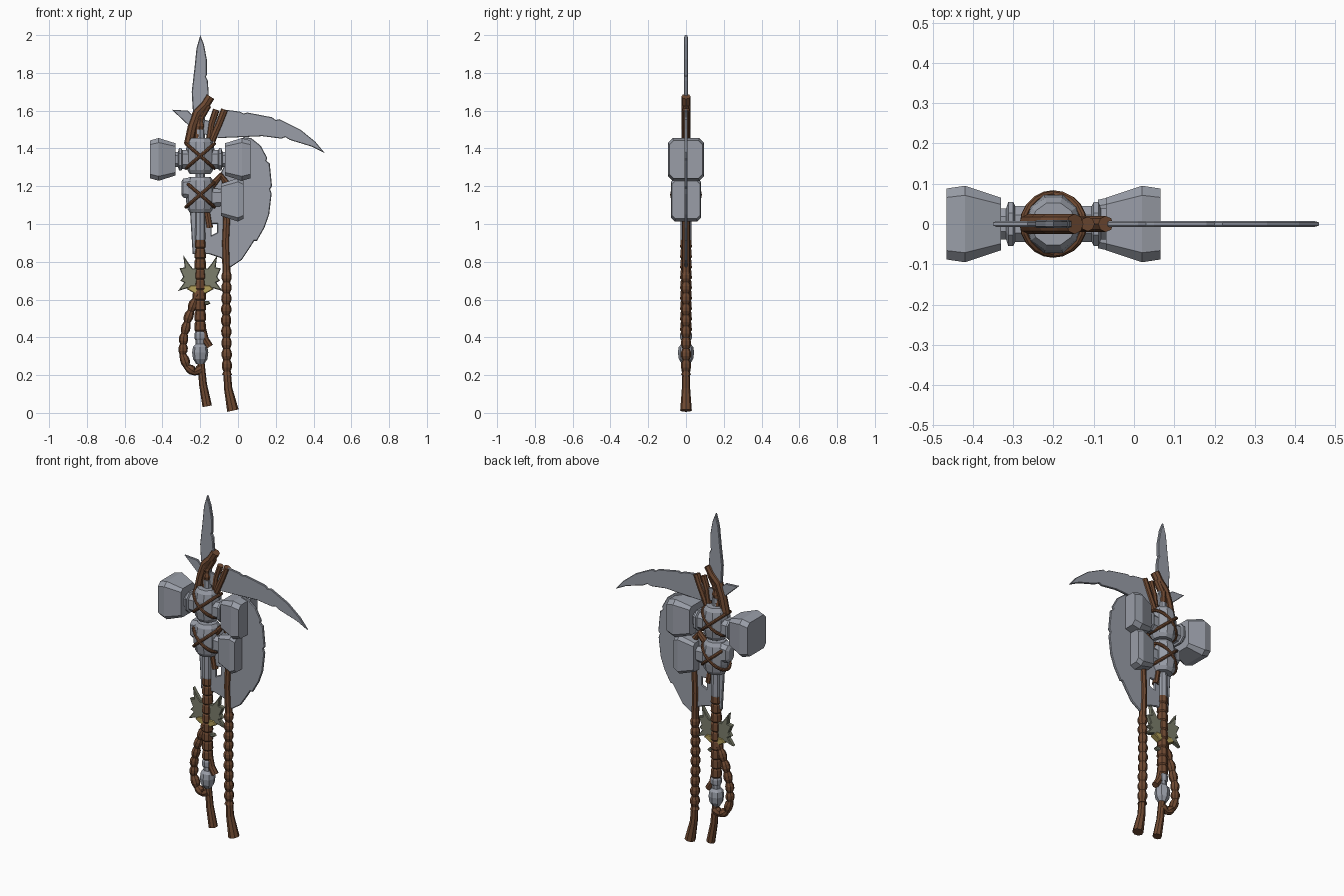
import bpy, bmesh
from math import pi, sin, cos
from mathutils import Vector

if "Cube" in bpy.data.objects:
    bpy.data.objects.remove(bpy.data.objects["Cube"])

AXIS = -0.2  # x position of the main shaft


def material(name, rgb):
    m = bpy.data.materials.new(name)
    m.use_nodes = True
    m.diffuse_color = (*rgb, 1)
    m.node_tree.nodes["Principled BSDF"].inputs["Base Color"].default_value = (*rgb, 1)
    return m


STEEL = material("steel grey", (0.32, 0.34, 0.39))
LEATHER = material("leather brown", (0.16, 0.068, 0.032))
BONE = material("dull olive", (0.20, 0.21, 0.15))
BRASS = material("old brass", (0.45, 0.35, 0.10))


def to_mesh(name, curve, mat, rotation=(0, 0, 0)):
    obj = bpy.data.objects.new(name, curve)
    bpy.context.scene.collection.objects.link(obj)
    obj.rotation_euler = rotation
    curve.materials.append(mat)
    bpy.ops.object.select_all(action="DESELECT")
    obj.select_set(True)
    bpy.context.view_layer.objects.active = obj
    bpy.ops.object.convert(target="MESH")
    obj = bpy.context.view_layer.objects.active
    for p in obj.data.polygons:
        p.use_smooth = False
    return obj


def add_spline(curve, points, radii=None, cyclic=True):
    s = curve.splines.new("POLY")
    s.points.add(len(points) - 1)
    for i, p in enumerate(points):
        s.points[i].co = (*p, 1)
        s.points[i].radius = radii[i] if radii else 1
    s.use_cyclic_u = cyclic


def plate(name, outline, half, mat, bevel=0.004, holes=()):
    """Flat upright plate with chamfered rim; outline points are (x, z)."""
    c = bpy.data.curves.new(name, "CURVE")
    c.dimensions = "2D"
    c.fill_mode = "BOTH"
    c.extrude = half - bevel
    c.bevel_depth = bevel
    c.bevel_resolution = 0
    c.offset = -bevel
    for loop in (outline, *holes):
        add_spline(c, [(x, z, 0) for x, z in loop])
    return to_mesh(name, c, mat, (pi / 2, 0, 0))


def tube(name, points, radius, mat=LEATHER, radii=None, cyclic=False):
    c = bpy.data.curves.new(name, "CURVE")
    c.dimensions = "3D"
    c.bevel_depth = radius
    c.bevel_resolution = 2
    c.use_fill_caps = True
    add_spline(c, points, radii, cyclic)
    return to_mesh(name, c, mat)


def flat_path(points):
    return [(x, 0, z) for x, z in points]


def braid(name, points, radius, step=0.02):
    """Knotted rope: beads of swelling radius along a polyline."""
    path = []
    pts = [Vector(p) for p in flat_path(points)]
    for a, b in zip(pts, pts[1:]):
        n = max(1, round((b - a).length / step))
        path += [a.lerp(b, i / n) for i in range(n)]
    path.append(pts[-1])
    radii = [(0.78, 1.12, 1.12)[i % 3] for i in range(len(path))]
    return tube(name, path, radius, LEATHER, radii)


def loft(name, rings, mat, smooth=False):
    """Skin a list of equal-length vertex rings and cap both ends."""
    bm = bmesh.new()
    loops = [[bm.verts.new(p) for p in r] for r in rings]
    n = len(loops[0])
    for a, b in zip(loops, loops[1:]):
        for i in range(n):
            j = (i + 1) % n
            bm.faces.new((a[i], a[j], b[j], b[i]))
    bm.faces.new(loops[0])
    bm.faces.new(loops[-1])
    bmesh.ops.recalc_face_normals(bm, faces=bm.faces)
    me = bpy.data.meshes.new(name)
    bm.to_mesh(me)
    bm.free()
    me.materials.append(mat)
    obj = bpy.data.objects.new(name, me)
    bpy.context.scene.collection.objects.link(obj)
    return obj


def turned(name, profile, mat, x=AXIS, sides=10):
    """Vertical faceted solid from (radius, z) pairs."""
    rings = [[(x + r * cos(2 * pi * i / sides), r * sin(2 * pi * i / sides), z)
              for i in range(sides)] for r, z in profile]
    return loft(name, rings, mat)


def sideways(name, sections, zc, side, mat, cut=0.25):
    """Chamfered-box solid along x from (distance, half depth, half height)."""
    rings = []
    for d, hy, hz in sections:
        k = cut * min(hy, hz)
        quarter = [(hy, hz - k), (hy - k, hz)]
        ring = (quarter + [(-y, z) for y, z in reversed(quarter)]
                + [(-y, -z) for y, z in quarter] + [(y, -z) for y, z in reversed(quarter)])
        rings.append([(AXIS + side * d, y, zc + z) for y, z in ring])
    return loft(name, rings, mat)


# Blades
plate("spear_tip", [(-0.2, 2), (-0.18, 1.95), (-0.165, 1.87), (-0.165, 1.79), (-0.17, 1.78),
                    (-0.16, 1.76), (-0.155, 1.69), (-0.17, 1.6), (-0.18, 1.52), (-0.22, 1.52),
                    (-0.24, 1.61), (-0.245, 1.7), (-0.23, 1.83), (-0.22, 1.93)], 0.01, STEEL)
plate("pick_blade", [(-0.065, 1.605), (0.01, 1.595), (0.03, 1.585), (0.05, 1.59), (0.18, 1.565),
                     (0.2, 1.55), (0.22, 1.555), (0.33, 1.5), (0.41, 1.435), (0.46, 1.375),
                     (0.39, 1.41), (0.275, 1.445), (0.25, 1.46), (0.23, 1.452), (0.13, 1.465),
                     (0.02, 1.46), (-0.1, 1.455), (-0.2, 1.48), (-0.265, 1.525), (-0.35, 1.605),
                     (-0.265, 1.6), (-0.23, 1.565), (-0.13, 1.54)], 0.007, STEEL, 0.003)
plate("axe_blade", [(0.03, 1.46), (0.07, 1.455), (0.12, 1.415), (0.155, 1.35), (0.15, 1.335),
                    (0.168, 1.32), (0.18, 1.2), (0.17, 1.185), (0.178, 1.16), (0.165, 1.05),
                    (0.14, 0.98), (0.1, 0.91), (0.085, 0.91), (0.06, 0.87), (0.02, 0.81),
                    (-0.04, 0.77), (-0.09, 0.82), (-0.15, 0.84), (-0.24, 0.84), (-0.255, 1.08),
                    (-0.1, 1.25), (-0.04, 1.38)], 0.007, STEEL, 0.004,
      [[(-0.14, 1.0), (-0.11, 1.0), (-0.11, 0.955), (-0.14, 0.94)]])

# Double-headed hammer and single-headed hammer on the shaft
head = [(0.13, 0.065, 0.085), (0.22, 0.095, 0.113), (0.266, 0.088, 0.1)]
neck = [(0.05, 0.045, 0.05), (0.095, 0.045, 0.05), (0.1, 0.055, 0.06),
        (0.112, 0.055, 0.06), (0.118, 0.038, 0.04), (0.14, 0.038, 0.04)]
for label, side in (("left", 1), ("right", -1)):
    sideways("hammer_head_" + label, head, 1.342, side, STEEL)
    sideways("hammer_neck_" + label, neck, 1.342, side, STEEL, 0.5)
sideways("lower_hammer_head", [(0.11, 0.06, 0.085), (0.2, 0.08, 0.115), (0.23, 0.074, 0.1)],
         1.128, 1, STEEL)
sideways("lower_hammer_neck", [(0.04, 0.04, 0.05), (0.12, 0.04, 0.045)], 1.14, 1, STEEL, 0.5)
sideways("lower_hammer_stub", [(0.04, 0.045, 0.06), (0.09, 0.04, 0.05), (0.1, 0.025, 0.035)],
         1.19, -1, STEEL, 0.5)

# Collars with crossed straps
for label, zc in (("upper", 1.36), ("lower", 1.155)):
    turned(label + "_collar", [(0.055, zc - 0.095), (0.068, zc - 0.075), (0.076, zc - 0.03),
                               (0.076, zc + 0.03), (0.068, zc + 0.075), (0.055, zc + 0.095)], STEEL)
    for way in (1, -1):
        ring = [(AXIS + 0.075 * cos(a), 0.075 * sin(a), zc + way * 0.065 * cos(a))
                for a in (2 * pi * i / 20 for i in range(20))]
        tube(label + "_cross_strap", ring, 0.009, cyclic=True)

# Shaft, grip and pommel
turned("shaft", [(0.024, 0.34), (0.024, 1.5)], STEEL, sides=8)
turned("shaft_socket", [(0.026, 0.9), (0.03, 0.92), (0.028, 1.07)], STEEL, sides=8)
grip = []
for i in range(9):
    z = 0.43 + i * 0.055
    grip += [(0.025, z), (0.031, z + 0.008), (0.029, z + 0.047)]
turned("grip_wrap", grip + [(0.022, 0.925)], LEATHER, sides=8)
turned("neck_wrap", [(r, 1.44 + 0.02 * i) for i, r in enumerate([0.024, 0.018] * 4)],
       LEATHER, sides=8)
turned("pommel", [(0.022, 0.26), (0.038, 0.285), (0.043, 0.32), (0.038, 0.35), (0.024, 0.365)],
       STEEL, sides=8)
turned("pommel_ring", [(0.026, 0.385), (0.031, 0.395), (0.031, 0.42), (0.026, 0.43)],
       STEEL, sides=8)

# Jagged guard with brass lower edge
half = [(0.04, 0.765), (0.06, 0.79), (0.09, 0.835), (0.082, 0.77), (0.11, 0.765), (0.09, 0.72),
        (0.105, 0.7), (0.085, 0.69), (0.118, 0.645), (0.07, 0.66), (0.03, 0.645)]


def mirrored(points):
    return ([(AXIS + d, z) for d, z in points]
            + [(AXIS - d, z) for d, z in reversed(points)])


plate("jagged_guard", mirrored(half), 0.014, BONE)
plate("guard_brass_edge", mirrored([(0.05, 0.675), (0.07, 0.655), (0.03, 0.632)]), 0.019, BRASS)
plate("guard_crosspin", mirrored([(0.045, 0.592), (0.055, 0.58), (0.04, 0.572)]), 0.012, BONE)

# Leather bindings above the collars
tube("binding_outer", flat_path([(-0.147, 1.675), (-0.175, 1.63), (-0.215, 1.59), (-0.24, 1.52),
                                 (-0.262, 1.42)]), 0.025)
tube("binding_middle", flat_path([(-0.16, 1.63), (-0.2, 1.56), (-0.215, 1.43)]), 0.02)
tube("binding_inner", flat_path([(-0.115, 1.605), (-0.14, 1.53), (-0.155, 1.42)]), 0.018)
tube("binding_side", flat_path([(-0.07, 1.605), (-0.1, 1.53), (-0.14, 1.44)]), 0.02)
tube("binding_tail", flat_path([(-0.17, 1.1), (-0.16, 1.04), (-0.15, 0.98)]), 0.018)

# Hanging ropes
tube("long_cord", flat_path([(-0.14, 1.2), (-0.09, 1.255), (-0.065, 1.22), (-0.06, 1.03),
                             (-0.066, 0.9), (-0.06, 0.72)]), 0.021)
braid("long_braid", [(-0.06, 0.75), (-0.063, 0.5), (-0.058, 0.2)], 0.024)
tube("long_cord_end", flat_path([(-0.058, 0.22), (-0.052, 0.13), (-0.027, 0.012)]), 0.022,
     radii=[0.9, 1, 1.4])
braid("grip_loop", [(-0.2, 0.66), (-0.235, 0.58), (-0.265, 0.5), (-0.288, 0.4), (-0.292, 0.31),
                    (-0.27, 0.245), (-0.23, 0.215), (-0.19, 0.235)], 0.022)
tube("short_cord_end", flat_path([(-0.195, 0.26), (-0.185, 0.15), (-0.163, 0.035)]), 0.021,
     radii=[0.9, 1, 1.2])
tube("knot_tail", flat_path([(-0.19, 0.45), (-0.175, 0.39), (-0.15, 0.35)]), 0.02)
